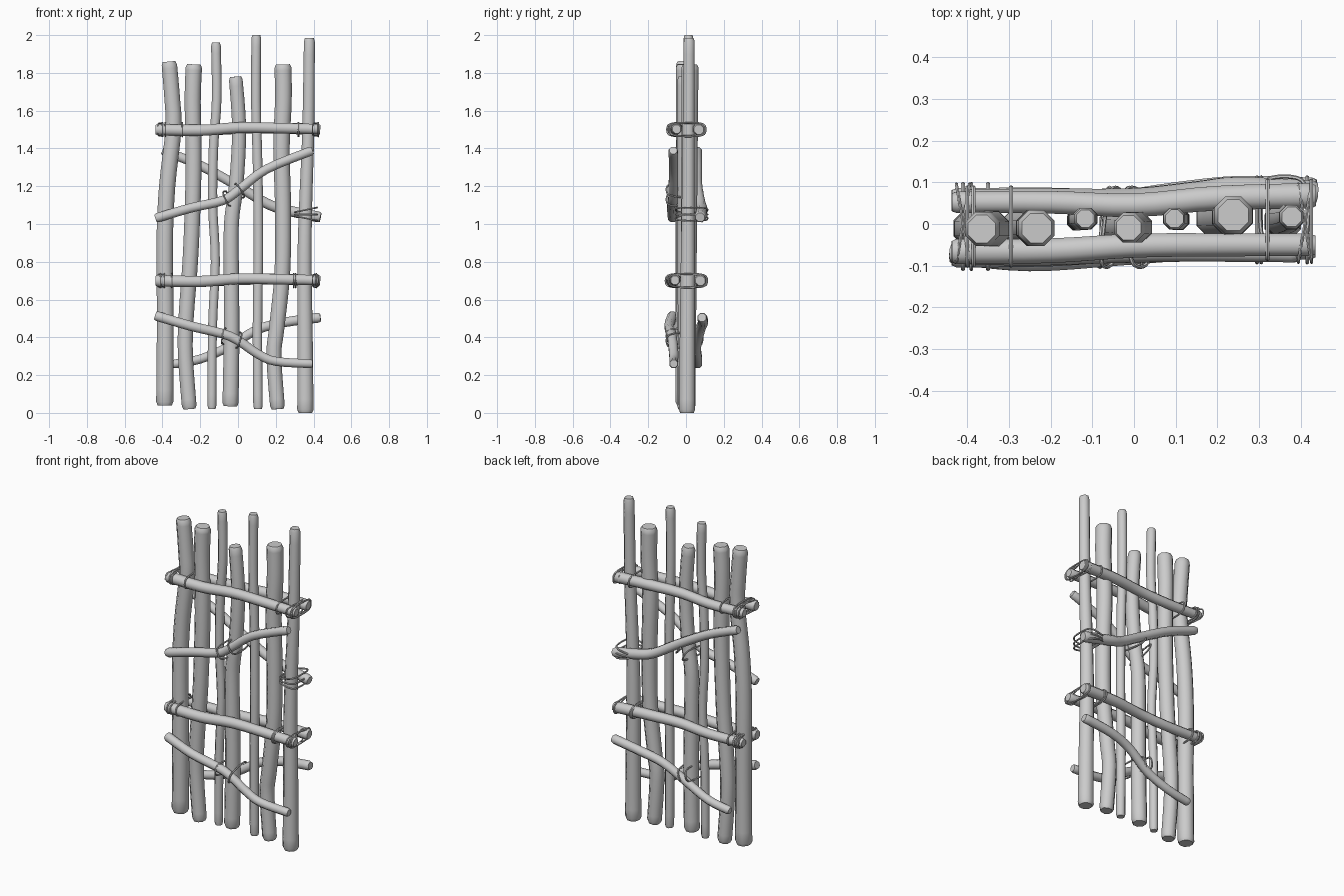
import bpy, bmesh, math
from mathutils import Vector

if "Cube" in bpy.data.objects:
    bpy.data.objects.remove(bpy.data.objects["Cube"])


def catmull(pts, closed=False, steps=4):
    """Smooth path through a few control points."""
    p = [Vector(q) for q in pts]
    n = len(p)
    out = []
    for i in range(n if closed else n - 1):
        if closed:
            a, b, c, d = (p[(i + k) % n] for k in (-1, 0, 1, 2))
        else:
            a, b, c, d = p[max(i - 1, 0)], p[i], p[i + 1], p[min(i + 2, n - 1)]
        for s in range(steps):
            t = s / steps
            out.append(0.5 * (2 * b + (c - a) * t + (2 * a - 5 * b + 4 * c - d) * t * t
                              + (3 * b - 3 * c + d - a) * t ** 3))
    if not closed:
        out.append(p[-1])
    return out


def tube(name, path, radii, sides, ref, closed=False, bevel=0.012):
    """Skin a path with rings; open ends get a small worn bevel and a cap."""
    n = len(path)
    rings = []
    for i, c in enumerate(path):
        if closed:
            t = path[(i + 1) % n] - path[i - 1]
        else:
            t = path[min(i + 1, n - 1)] - path[max(i - 1, 0)]
        t.normalize()
        rings.append([c, t, radii[i]])
    if not closed:
        c, t, r = rings[0]
        c1, t1, r1 = rings[-1]
        rings[0] = [c + t * bevel, t, r]
        rings[-1] = [c1 - t1 * bevel, t1, r1]
        rings = [[c, t, r * 0.82]] + rings + [[c1, t1, r1 * 0.82]]
    bm = bmesh.new()
    loops = []
    for c, t, r in rings:
        u = (ref - t * ref.dot(t)).normalized()
        v = t.cross(u)
        loops.append([bm.verts.new(c + r * (u * math.cos(a) + v * math.sin(a)))
                      for a in (2 * math.pi * (k + 0.5) / sides for k in range(sides))])
    m = len(loops)
    for i in range(m if closed else m - 1):
        A, B = loops[i], loops[(i + 1) % m]
        for k in range(sides):
            j = (k + 1) % sides
            bm.faces.new((A[k], A[j], B[j], B[k]))
    if not closed:
        bm.faces.new(loops[0][::-1])
        bm.faces.new(loops[-1])
    bmesh.ops.recalc_face_normals(bm, faces=bm.faces)
    me = bpy.data.meshes.new(name)
    bm.to_mesh(me)
    bm.free()
    ob = bpy.data.objects.new(name, me)
    bpy.context.collection.objects.link(ob)
    me.shade_smooth()
    bpy.context.view_layer.objects.active = ob
    ob.select_set(True)
    bpy.ops.object.shade_smooth_by_angle(angle=math.radians(46))
    ob.select_set(False)
    return ob


def stick(name, pts, r0, r1, ref, bevel=0.012, sides=8):
    path = catmull(pts)
    n = len(path) - 1
    tube(name, path, [r0 + (r1 - r0) * i / n for i in range(n + 1)], sides, Vector(ref), bevel=bevel)


def rope(name, center, u, v, a, b, r=0.005, skew=0.0):
    """Closed lashing: rounded box of half sizes a, b in the plane u, v."""
    c, u, v = Vector(center), Vector(u).normalized(), Vector(v).normalized()
    w = u.cross(v)
    pts = []
    for k in range(16):
        t = 2 * math.pi * k / 16
        cu, sv = math.cos(t), math.sin(t)
        f = lambda x: math.copysign(abs(x) ** 0.6, x)
        pts.append(c + u * a * f(cu) + v * b * f(sv) + w * skew * f(cu))
    path = catmull(pts, True, 2)
    tube(name, path, [r] * len(path), 6, w, True)


# upright posts: (x, z) from bottom to top, y bottom, y top, radius bottom, radius top
posts = [
    ([(-.388, .04), (-.385, .5), (-.388, .9), (-.375, 1.2), (-.342, 1.5), (-.348, 1.66), (-.365, 1.86)], -.01, -.012, .049, .044),
    ([(-.257, .02), (-.278, .3), (-.275, .5), (-.25, .85), (-.235, 1.3), (-.24, 1.65), (-.233, 1.845)], -.008, -.01, .042, .047),
    ([(-.138, .02), (-.135, .45), (-.12, .8), (-.134, 1.1), (-.13, 1.4), (-.113, 1.66), (-.117, 1.96)], .008, .013, .025, .028),
    ([(-.04, .035), (-.034, .4), (-.035, .7), (-.035, 1.0), (-.01, 1.2), (.006, 1.5), (-.013, 1.78)], 0, -.01, .046, .039),
    ([(.106, .02), (.103, .45), (.108, .9), (.104, 1.3), (.095, 1.65), (.097, 2.0)], .01, .013, .027, .028),
    ([(.21, .02), (.19, .3), (.205, .45), (.235, .75), (.238, 1.1), (.23, 1.4), (.24, 1.65), (.238, 1.845)], .01, .022, .042, .049),
    ([(.357, 0), (.355, .4), (.352, .8), (.358, 1.1), (.372, 1.5), (.378, 1.985)], .005, .017, .047, .031),
]
for i, (xz, y0, y1, r0, r1) in enumerate(posts):
    pts = [(x, y0 + (y1 - y0) * z / 2, z) for x, z in xz]
    stick(f"upright_post_{i + 1}", pts, r0, r1, (1, 0, 0), 0.018)

# horizontal rails, front and back at two heights
for nm, z, e in (("upper", 1.5, 0), ("lower", .7, .008)):
    stick(nm + "_front_rail", [(-.437, -.066 - e, z), (-.2, -.064 - e, z - .004), (0, -.052 - e, z + .01),
          (.2, -.05 - e, z + .008), (.435, -.05 - e, z + .002)], .033, .029, (0, 1, 0))
    stick(nm + "_back_rail", [(-.437, .052 + e, z), (-.2, .052 + e, z - .006), (0, .045 + e, z + .005),
          (.2, .062 + e, z + .008), (.435, .068 + e, z)], .028, .033, (0, 1, 0))

# crossing diagonal braces
stick("upper_front_brace", [(-.437, -.07, 1.03), (-.25, -.075, 1.085), (-.08, -.07, 1.125), (.01, -.068, 1.185),
      (.15, -.066, 1.29), (.395, -.068, 1.39)], .027, .026, (0, 1, 0))
stick("upper_back_brace", [(-.4, .06, 1.39), (-.2, .06, 1.31), (0, .06, 1.2), (.15, .075, 1.11),
      (.25, .085, 1.075), (.437, .075, 1.035)], .026, .031, (0, 1, 0))
stick("lower_front_brace", [(-.437, -.07, .515), (-.25, -.088, .46), (-.04, -.075, .405), (.1, -.065, .315),
      (.2, -.065, .273), (.395, -.065, .26)], .028, .025, (0, 1, 0))
stick("lower_back_brace", [(-.345, .062, .258), (-.2, .062, .285), (-.05, .055, .35), (.1, .075, .44),
      (.25, .09, .48), (.437, .085, .505)], .025, .028, (0, 1, 0))

# rope lashings binding the front and back rails
Y, Z, X = (0, 1, 0), (0, 0, 1), (1, 0, 0)
for nm, z, xs, e in (("upper", 1.5, (-.4, -.385, -.295, .32, .425), 0),
                     ("lower", .7, (-.41, -.39, -.35, .295, .305, .415), .008)):
    for i, x in enumerate(xs):
        yc = -.006 if x < 0 else .01
        rope(f"{nm}_rail_lashing_{i + 1}", (x, yc, z), Y, Z, .094 + e, .036)
    for s in (-1, 1):
        for k in (-1, 1):
            rope(f"{nm}_cross_lashing_{s}_{k}", (s * .41, .002, z), Y, Z, .094, .034, .004, k * .016)

# rope lashings at the brace crossings
for i, (x, z, ang) in enumerate(((-.055, 1.135, 115), (.005, 1.175, 125), (-.07, .405, 80), (.0, .385, 72))):
    a = math.radians(ang)
    rope(f"brace_lashing_{i + 1}", (x, -.008, z), Y, (math.cos(a), 0, math.sin(a)), .095, .042, .005, .012 * (-1) ** i)

# rope tie where the back brace meets the right post
for i, z in enumerate((1.03, 1.05, 1.075)):
    rope(f"end_tie_{i + 1}", (.36, .03, z), X, Y, .058, .084, .005, .012 * (i - 1))
